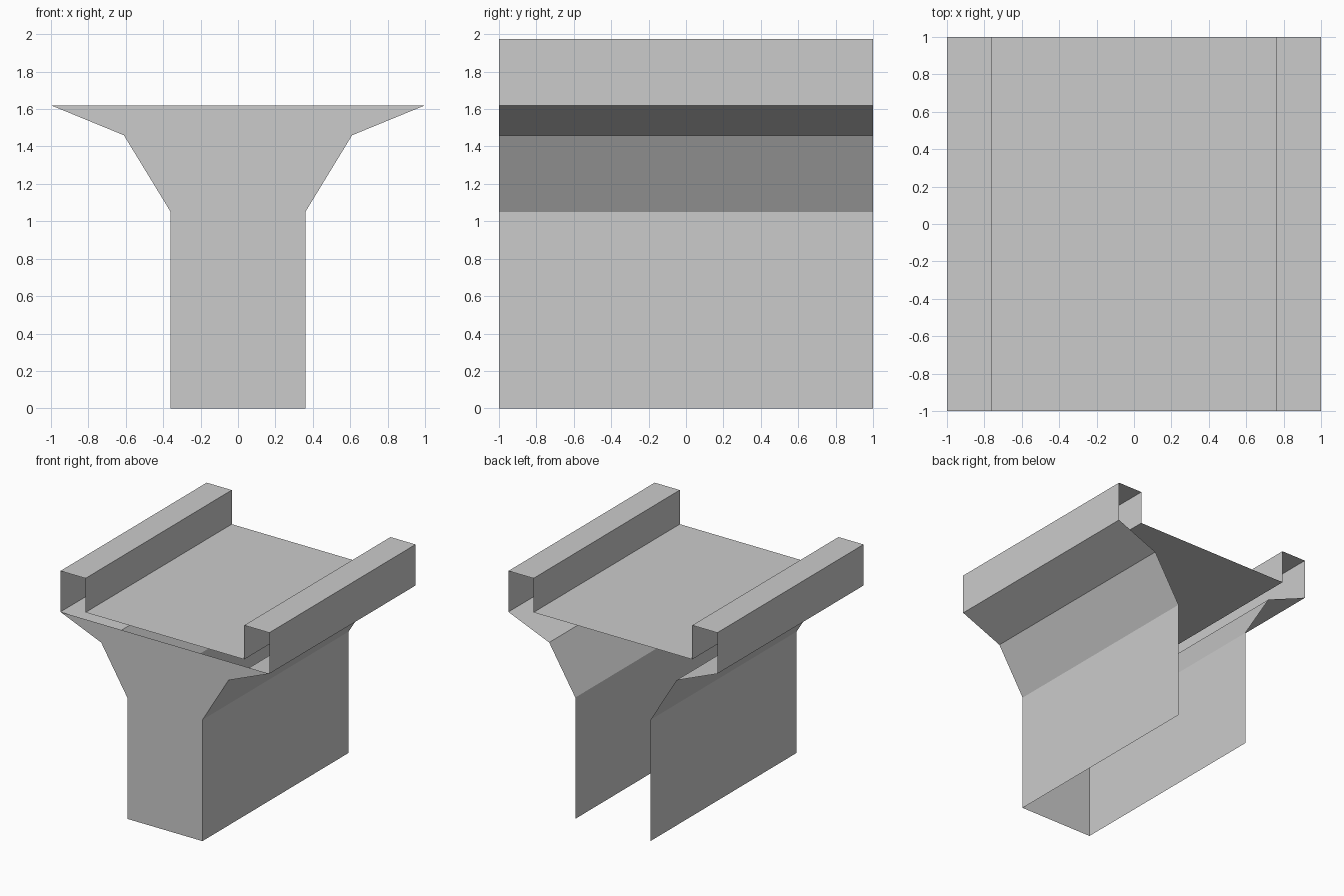
import bpy

cube = bpy.data.objects.get("Cube")
if cube:
    bpy.data.objects.remove(cube, do_unlink=True)

# One plain grey for everything
GREY = (0.6, 0.6, 0.6, 1.0)
grey = bpy.data.materials.new("plain_grey")
grey.use_nodes = True
grey.diffuse_color = GREY
grey.node_tree.nodes["Principled BSDF"].inputs["Base Color"].default_value = GREY

FRONT, BACK = -1.0, 1.0
RIM, DECK, TOP = 1.62, 1.68, 1.975

# Half outline from the foot up to the wide rim
SIDE = [(0.36, 0), (0.36, 1.05), (0.61, 1.46), (1, RIM)]


def add_mesh(name, verts, faces):
    mesh = bpy.data.meshes.new(name)
    mesh.from_pydata(verts, [], faces)
    mesh.materials.append(grey)
    obj = bpy.data.objects.new(name, mesh)
    bpy.context.collection.objects.link(obj)
    return obj


def sheet(name, profile):
    """Sweep an open (x, z) profile from front to back as a thin sheet."""
    n = len(profile)
    verts = [(x, y, z) for y in (FRONT, BACK) for x, z in profile]
    faces = [(i, i + n, i + n + 1, i + 1) for i in range(n - 1)]
    return add_mesh(name, verts, faces)


def mirrored(profile):
    return [(-x, z) for x, z in reversed(profile)]


# Flared side walls, open at the back and underneath
sheet("left_side_wall", mirrored(mirrored(SIDE)))
sheet("right_side_wall", mirrored(SIDE))

# Deck with a hollow, open-ended rail along each side
RAIL = [(0.76, DECK), (0.76, TOP), (1, TOP), (1, RIM)]
sheet("left_rail", RAIL)
sheet("right_rail", mirrored(RAIL))
sheet("deck", [(-0.76, DECK), (0.76, DECK)])

# Front panel filling the outline
outline = mirrored(SIDE) + SIDE
add_mesh("front_panel", [(x, FRONT, z) for x, z in outline],
         [tuple(range(len(outline)))])
